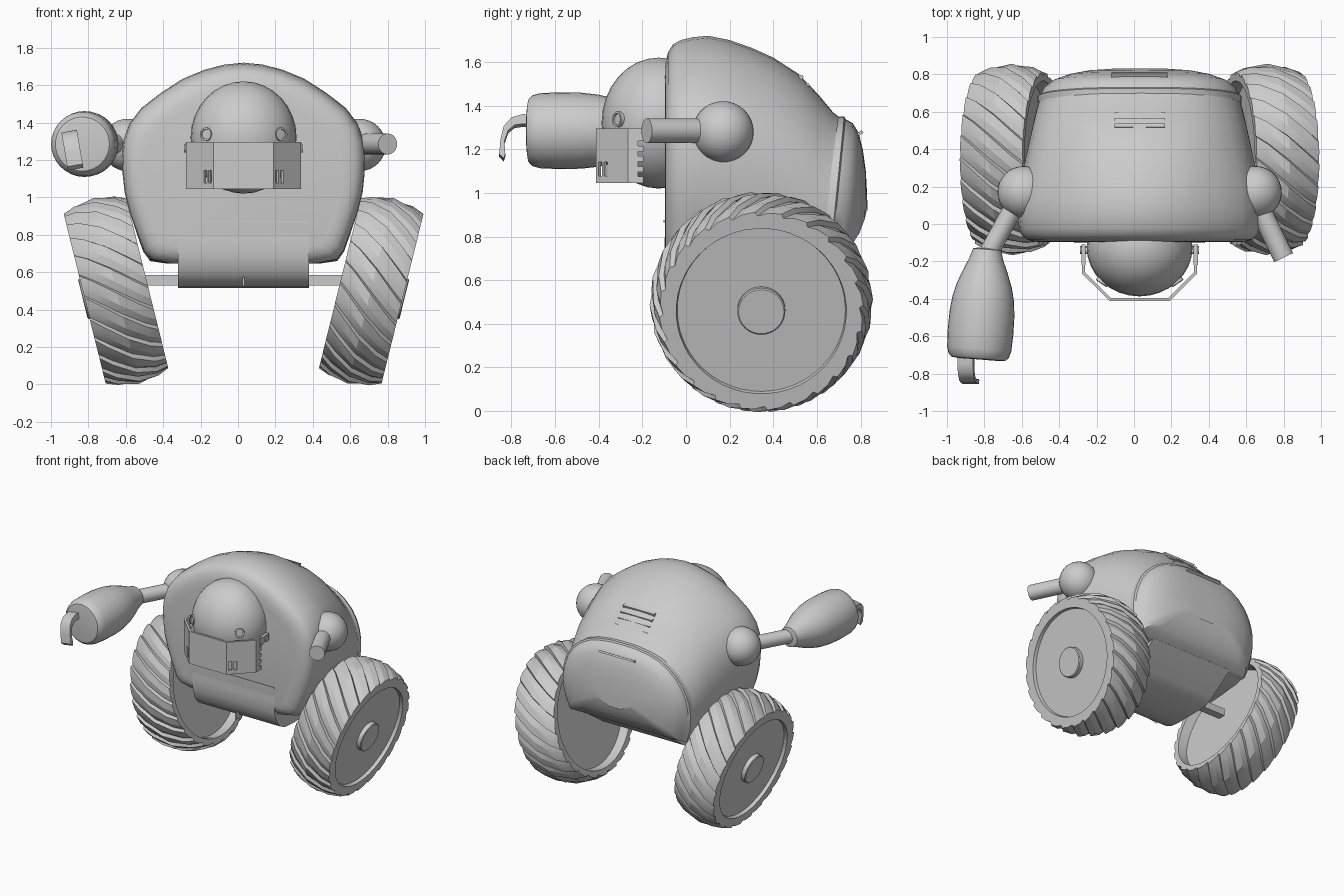
import bpy, bmesh
from math import sin, cos, pi, radians
from mathutils import Vector, Matrix

if "Cube" in bpy.data.objects:
    bpy.data.objects.remove(bpy.data.objects["Cube"])

CX = 0.03  # symmetry plane of the robot


def make(name, verts, faces, angle=35):
    me = bpy.data.meshes.new(name)
    me.from_pydata([tuple(v) for v in verts], [], faces)
    bm = bmesh.new()
    bm.from_mesh(me)
    bmesh.ops.recalc_face_normals(bm, faces=bm.faces)
    bm.to_mesh(me)
    bm.free()
    ob = bpy.data.objects.new(name, me)
    bpy.context.collection.objects.link(ob)
    bpy.ops.object.select_all(action='DESELECT')
    ob.select_set(True)
    bpy.context.view_layer.objects.active = ob
    if angle:
        bpy.ops.object.shade_smooth_by_angle(angle=radians(angle))
    return ob


def loft(name, rings, angle=35):
    n = len(rings[0])
    verts = [v for r in rings for v in r]
    faces = [(i * n + j, i * n + (j + 1) % n, (i + 1) * n + (j + 1) % n, (i + 1) * n + j)
             for i in range(len(rings) - 1) for j in range(n)]
    faces += [tuple(range(n)), tuple(range(len(verts) - n, len(verts)))]
    return make(name, verts, faces, angle)


def prism(name, yz, x0, x1):
    return loft(name, [[(x, y, z) for y, z in yz] for x in (x0, x1)])


def box(name, c, size, rot=None):
    m = Matrix.Translation(c) @ (rot or Matrix())
    h = Vector(size) / 2
    return loft(name, [[m @ Vector((a * h.x, b * h.y, c2 * h.z)) for a, b in
                        ((-1, -1), (1, -1), (1, 1), (-1, 1))] for c2 in (-1, 1)], 0)


def lathe(name, p, q, prof, n=32):
    """Revolve (distance, radius) pairs about the line p -> q."""
    p, d = Vector(p), (Vector(q) - Vector(p)).normalized()
    u = d.orthogonal().normalized()
    v = d.cross(u)
    return loft(name, [[p + d * t + r * (u * cos(2 * pi * k / n) + v * sin(2 * pi * k / n))
                        for k in range(n)] for t, r in prof])


def tube(name, p, q, r, n=24):
    return lathe(name, p, q, [(0, r), ((Vector(q) - Vector(p)).length, r)], n)


def ellipsoid(name, c, r, n=32):
    bpy.ops.mesh.primitive_uv_sphere_add(segments=n, ring_count=n // 2, radius=1, location=c)
    ob = bpy.context.object
    ob.name = name
    ob.scale = r
    bpy.ops.object.shade_smooth()
    return ob


# Body shell: one half outline (width, height 0..1) lofted from front to back
HALF = [(0, 1), (.16, .99), (.32, .965), (.5, .92), (.68, .85), (.84, .775), (.94, .695), (.985, .62),
        (1, .54), (.995, .45), (.98, .36), (.94, .26), (.87, .14), (.82, .06), (.76, .02), (.6, 0), (0, 0)]
REAR = [(0, 1), (.2, .995), (.4, .97), (.56, .93), (.7, .86), (.82, .77), (.91, .66), (.96, .56),
        (.99, .46), (1, .36), (.995, .27), (.98, .19), (.96, .12), (.935, .06), (.91, .0), (.75, 0), (0, 0)]


def section(y, w, top, bot, mix=0.0, tilt=0.0):
    pts = [(a[0] * (1 - mix) + b[0] * mix, a[1] * (1 - mix) + b[1] * mix) for a, b in zip(HALF, REAR)]
    pts += [(-x, z) for x, z in pts[-2:0:-1]]
    return [(CX + x * w, y + tilt * ((bot + z * (top - bot)) - 1.0), bot + z * (top - bot)) for x, z in pts]


loft("body_shell", [section(*s) for s in (
    (-.097, .53, 1.55, .73), (-.093, .57, 1.60, .71), (-.082, .605, 1.645, .685), (-.06, .63, 1.68, .662),
    (-.025, .645, 1.70, .648), (.03, .65, 1.713, .645),
    (.1, .65, 1.72, .645), (.2, .64, 1.70, .645, .15), (.3, .622, 1.665, .645, .3),
    (.4, .60, 1.62, .65, .45), (.5, .578, 1.545, .66, .6, .03), (.58, .56, 1.45, .67, .8, .06),
    (.64, .545, 1.37, .685, .95, .09), (.685, .535, 1.335, .695, 1, .1))], 50)

# Domed rear hatch with a thin rim
loft("rear_hatch", [section(y, .545 * s, .85 + .50 * s, .85 - .16 * b, 1, t) for y, s, b, t in (
    (.655, 1, 1, .1), (.69, 1, 1, .1), (.697, .975, .97, .1), (.735, .94, .85, .09), (.772, .85, .6, .07),
    (.803, .69, .2, .04), (.822, .5, -.2, .02), (.83, .28, -.5, 0), (.832, .1, -.25, 0))])
box("hatch_handle", (CX, .79, 1.27), (.30, .045, .014), Matrix.Rotation(.5, 4, 'X'))

# Vent louvres on the upper back
for i in range(4):
    t = i / 3
    box("vent_louvre", (CX, .522 + .085 * t, 1.52 - .11 * t), (.27, .022, .04), Matrix.Rotation(-.3, 4, 'X'))

# Belly with rounded front flap, seam lines and axle
prism("belly", [(-.094, .87), (-.099, .76), (-.096, .68), (-.07, .60), (-.03, .55), (.03, .522), (.12, .515),
                (.4, .518), (.48, .56), (.67, .695), (.6, .87)], CX - .35, CX + .35)
box("flap_seam", (CX, -.095, .87), (.70, .014, .012))
box("belly_seam", (CX, -.04, .55), (.012, .06, .05))
box("axle", (CX, .345, .557), (1.10, .06, .055))


# Wheels: cambered, with slanted saw-tooth lugs
def wheel(side):
    c = Vector((CX + side * .68, .345, .5))
    ax, up, fw = Vector((side * .97, 0, -.24)), Vector((side * .24, 0, .97)), Vector((0, -1, 0))
    lugs, d = 24, 2 * pi / 24
    prof = [(-.10, .41, 0), (-.17, .42, 0), (-.17, .450, .018), (-.11, .472, .022),
            (0, .490, .022), (.11, .472, .022), (.175, .450, .018), (.175, .39, 0), (.15, .385, 0)]
    rings = []
    for a, r, tooth in prof:
        ring = []
        for k in range(lugs):
            for f, h in ((0, 0), (.1, 1), (.6, .75)):
                th = (k + f) * d + side * 1.7 * a
                rr = r + tooth * h
                ring.append(c + ax * a + (up * cos(th) + fw * sin(th)) * rr)
        rings.append(ring)
    loft("wheel", rings, 20)
    lathe("wheel_hub", c + ax * .1, c + ax, [(0, .11), (.08, .11), (.085, .104)])


for s in (-1, 1):
    wheel(s)
    ellipsoid("shoulder", (CX + s * .62, .17, 1.28), (.14, .14, .14))

# Arms: bare stub on one side, bulky forearm with hook on the other
tube("stub_arm", (.67, .09, 1.285), (.80, -.18, 1.285), .056)
tube("upper_arm", (-.62, .13, 1.285), (-.785, -.17, 1.285), .052)
lathe("forearm", (-.785, -.13, 1.285), (-.832, -.72, 1.285),
      [(0, .05), (.006, .075), (.06, .092), (.13, .122), (.2, .148), (.27, .165), (.35, .174),
       (.45, .176), (.54, .172), (.575, .162), (.592, .145), (.596, .12)])
hook = prism("hook", [(-.68, 1.355), (-.75, 1.355), (-.80, 1.34), (-.835, 1.30), (-.85, 1.24), (-.856, 1.17),
                      (-.835, 1.15), (-.828, 1.17), (-.832, 1.23), (-.815, 1.28), (-.785, 1.305), (-.75, 1.31),
                      (-.68, 1.31)], -.042, .042)
piv = Vector((0, 0, 1.25))
hook.data.transform(Matrix.Translation((-.885, 0, 1.25)) @ Matrix.Rotation(-.17, 4, 'Y') @ Matrix.Translation(-piv))

# Head and eyes
ellipsoid("head", (CX, -.125, 1.32), (.283, .262, .30), 32)
for s in (-1, 1):
    e = Vector((CX + s * .175, -.275, 1.335))
    d = Vector((s * .55, -.8, .05)).normalized()
    lathe("eye", e, e + d, [(0, .036), (.052, .036), (.052, .027), (.046, .025)], 20)

# Faceted jaw visor with slots and toothed rear edges
path = [(.308, -.195), (.308, -.265), (.16, -.412), (-.16, -.412), (-.308, -.265), (-.308, -.195)]
inner = [(.292, -.195), (.292, -.258), (.153, -.396), (-.153, -.396), (-.292, -.258), (-.292, -.195)]
visor = loft("visor", [[(CX + x, y, z) for x, y in path + inner[::-1]] for z in (1.045, 1.295)], 0)
cutters = []
for s in (-1, 1):
    rot = Matrix.Rotation(s * radians(44.5), 4, 'Z')
    for k in range(2):
        x = .178 + .026 * k
        cutters.append(box("cutter", (CX + s * x, -.41 + (x - .16) * .98, 1.11), (.022, .06, .065), rot))
    for k in range(5):
        cutters.append(box("cutter", (CX + s * .30, -.2, 1.085 + .047 * k), (.06, .04, .022)))
    box("visor_hinge", (CX + s * .30, -.165, 1.265), (.024, .11, .05))
    tube("hinge_pin", (CX + s * .25, -.14, 1.26), (CX + s * .318, -.14, 1.26), .022, 12)
for c in cutters:
    c.hide_render = True
    m = visor.modifiers.new("cut", 'BOOLEAN')
    m.operation, m.solver, m.object = 'DIFFERENCE', 'EXACT', c
bpy.context.view_layer.objects.active = visor
for m in list(visor.modifiers):
    bpy.ops.object.modifier_apply(modifier=m.name)
for c in cutters:
    bpy.data.objects.remove(c)
